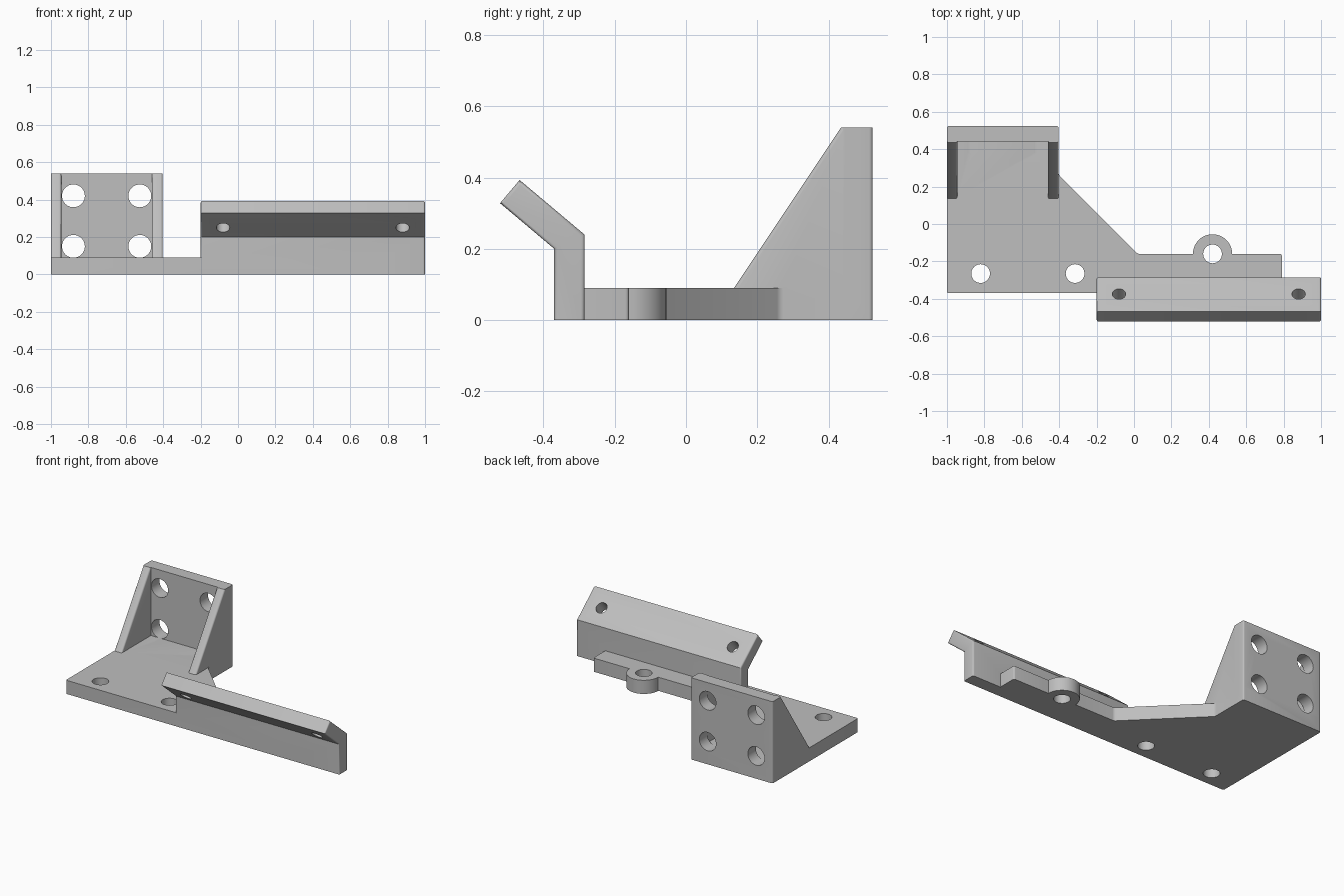
import bpy, bmesh, math
from mathutils import Vector

cube = bpy.data.objects.get("Cube")
if cube:
    bpy.data.objects.remove(cube, do_unlink=True)

# Single plain grey
grey = bpy.data.materials.new("light_grey")
grey.use_nodes = True
colour = (0.52, 0.52, 0.52, 1)
grey.diffuse_color = colour
grey.node_tree.nodes["Principled BSDF"].inputs["Base Color"].default_value = colour

ROUND = 0.01


def prism(name, outline, axis, low, high, rounded=None):
    """Extrude a 2D outline along an axis; round the edges chosen by a rule."""
    def place(p, d):
        return (d, p[0], p[1]) if axis == "x" else (p[0], d, p[1]) if axis == "y" else (p[0], p[1], d)
    bm = bmesh.new()
    base = bm.faces.new([bm.verts.new(place(p, low)) for p in outline])
    top = bmesh.ops.extrude_face_region(bm, geom=[base])["geom"]
    shift = Vector(place((0, 0), high - low))
    bmesh.ops.translate(bm, vec=shift, verts=[v for v in top if isinstance(v, bmesh.types.BMVert)])
    if rounded:
        edges = [e for e in bm.edges if rounded(e.verts[0].co, e.verts[1].co)]
        bmesh.ops.bevel(bm, geom=edges, offset=ROUND, segments=4, profile=0.5, affect="EDGES")
    bmesh.ops.recalc_face_normals(bm, faces=bm.faces)
    mesh = bpy.data.meshes.new(name)
    bm.to_mesh(mesh)
    bm.free()
    mesh.materials.append(grey)
    ob = bpy.data.objects.new(name, mesh)
    bpy.context.collection.objects.link(ob)
    return ob


def cylinder(name, centre, radius, depth, tilt=0.0):
    bpy.ops.mesh.primitive_cylinder_add(vertices=48, radius=radius, depth=depth,
                                        location=centre, rotation=(tilt, 0, 0))
    ob = bpy.context.object
    ob.name = name
    ob.data.materials.append(grey)
    return ob


def combine(body, tool, operation):
    """Merge or cut with a helper, then remove the helper."""
    tool.hide_render = True
    mod = body.modifiers.new(operation.lower(), "BOOLEAN")
    mod.operation, mod.solver, mod.object = operation, "EXACT", tool
    bpy.context.view_layer.update()
    with bpy.context.temp_override(object=body, active_object=body):
        bpy.ops.object.modifier_apply(modifier=mod.name)
    bpy.data.objects.remove(tool, do_unlink=True)


def upright(a, b):
    return abs(a.z - b.z) > 0.01 and (a.xy - b.xy).length < 0.001


def same_x(a, b):
    return abs(a.x - b.x) < 0.001 and max(a.z, b.z) > 0.001


# Base plate
bracket = prism("mounting_bracket", [(-1, -0.37), (0.79, -0.37), (0.79, -0.16), (0.02, -0.16),
                (-0.403, 0.263), (-0.403, 0.524), (-1, 0.524)], "z", 0, 0.09, upright)

# Upright back plate
combine(bracket, prism("back_plate", [(-1, 0.44), (-0.403, 0.44), (-0.403, 0.524), (-1, 0.524)],
        "z", 0, 0.54, lambda a, b: upright(a, b) and a.y > 0.5), "UNION")

# Side gussets, with rounded sloping edges
gusset = [(0.115, 0.06), (0.435, 0.54), (0.48, 0.54), (0.48, 0.06)]
for low, high in ((-1, -0.945), (-0.46, -0.403)):
    combine(bracket, prism("gusset", gusset, "x", low, high,
            lambda a, b: abs(a.x - b.x) < 0.001 and abs(a.z - b.z) > 0.1 and min(a.y, b.y) < 0.2),
            "UNION")

# Front wall with tilted flange
wall = [(-0.37, 0), (-0.285, 0), (-0.285, 0.24), (-0.467, 0.393), (-0.522, 0.328), (-0.37, 0.2)]
combine(bracket, prism("flanged_wall", wall, "x", -0.2, 1, same_x), "UNION")

# Round screw lug
combine(bracket, cylinder("screw_lug", (0.42, -0.16, 0.045), 0.105, 0.09), "UNION")

# Holes: base and lug, back plate, flange
for x, y in ((-0.82, -0.265), (-0.315, -0.265), (0.42, -0.16)):
    combine(bracket, cylinder("hole", (x, y, 0.045), 0.05, 0.2), "DIFFERENCE")
for x in (-0.88, -0.525):
    for z in (0.15, 0.42):
        combine(bracket, cylinder("hole", (x, 0.48, z), 0.061, 0.2, math.pi / 2), "DIFFERENCE")
for x in (-0.08, 0.88):
    combine(bracket, cylinder("hole", (x, -0.402, 0.282), 0.036, 0.2, -math.radians(40)), "DIFFERENCE")

# Smooth rounds, sharp corners
bpy.ops.object.select_all(action="DESELECT")
bracket.select_set(True)
bpy.context.view_layer.objects.active = bracket
bpy.ops.object.shade_smooth_by_angle(angle=math.radians(30))
